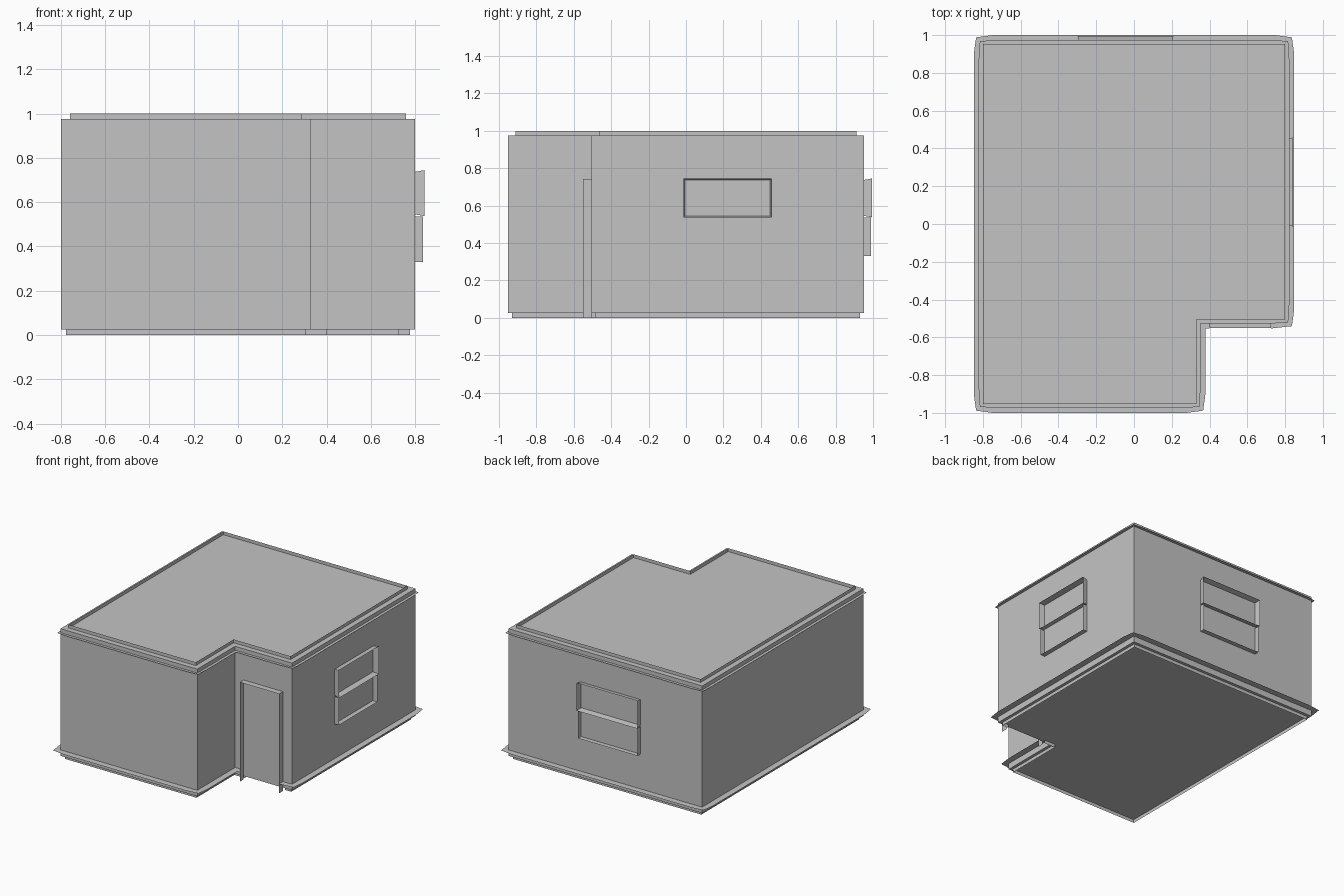
import bpy

if "Cube" in bpy.data.objects:
    bpy.data.objects.remove(bpy.data.objects["Cube"])

# One flat grey for the whole building
grey = bpy.data.materials.new("plain_grey")
grey.diffuse_color = (0.55, 0.55, 0.55, 1)
grey.use_nodes = True
grey.node_tree.nodes["Principled BSDF"].inputs["Base Color"].default_value = grey.diffuse_color

# L-shaped plan: corner x, y and the outward direction at that corner
PLAN = [(-.8, -.952, -1, -1), (.33, -.952, 1, -1), (.33, -.505, 1, -1),
        (.8, -.505, 1, -1), (.8, .952, 1, 1), (-.8, .952, -1, 1)]
CONCAVE = 2
DOOR = (.40, .725)


def make(name, verts, faces):
    mesh = bpy.data.meshes.new(name)
    mesh.from_pydata(verts, [], faces)
    mesh.materials.append(grey)
    obj = bpy.data.objects.new(name, mesh)
    bpy.context.collection.objects.link(obj)
    return obj


def offset_point(i, d):
    x, y, sx, sy = PLAN[i % 6]
    return x + sx * d, y + sy * d


def edge_points(i, d, taper):
    """Points along one plan edge, pulled in a little at convex corners."""
    j = (i + 1) % 6
    a, b = offset_point(i, d), offset_point(j, d)
    a_end = offset_point(i, d - (0 if i == CONCAVE else taper))
    b_end = offset_point(j, d - (0 if j == CONCAVE else taper))
    if i == CONCAVE:
        return [a_end, (DOOR[0], a[1]), (DOOR[1], a[1]), b_end]
    length = abs(b[0] - a[0]) + abs(b[1] - a[1])
    t = .1 / length
    mid = [(a[0] + (b[0] - a[0]) * k, a[1] + (b[1] - a[1]) * k) for k in (t, 1 - t)]
    return [a_end] + mid + [b_end]


def band(name, d0, z0, d1, z1, taper=0, door_gap=False):
    """Thin trim band running round the plan from one offset/height to another."""
    verts, faces = [], []
    for i in range(6):
        lower, upper = edge_points(i, d0, 0), edge_points(i, d1, taper)
        for k in range(3):
            if door_gap and i == CONCAVE and k == 1:
                continue
            n = len(verts)
            verts += [(*lower[k], z0), (*lower[k + 1], z0),
                      (*upper[k + 1], z1), (*upper[k], z1)]
            faces.append((n, n + 1, n + 2, n + 3))
    return make(name, verts, faces)


def frame(name, place, a, b, z0, z1, depth, flare=0, sides="LRTB"):
    """Thin boards standing out from a wall; place(u, out, z) gives the position."""
    root = {"bl": (a, z0), "br": (b, z0), "tr": (b, z1), "tl": (a, z1)}
    tip = {"bl": (a - flare, z0 - flare), "br": (b + flare, z0 - flare),
           "tr": (b + flare, z1 + flare), "tl": (a - flare, z1 + flare)}
    ends = {"L": ("tl", "bl"), "R": ("br", "tr"), "T": ("tr", "tl"), "B": ("bl", "br")}
    verts, faces = [], []
    for s in sides:
        p, q = ends[s]
        n = len(verts)
        verts += [place(root[p][0], 0, root[p][1]), place(root[q][0], 0, root[q][1]),
                  place(tip[q][0], depth, tip[q][1]), place(tip[p][0], depth, tip[p][1])]
        faces.append((n, n + 1, n + 2, n + 3))
    return make(name, verts, faces)


# Walls, roof and floor
body = [(x, y, z) for z in (.025, .975) for x, y, _, _ in PLAN]
make("walls", body, [tuple(range(5, -1, -1)), tuple(range(6, 12))] +
     [(i, (i + 1) % 6, 6 + (i + 1) % 6, 6 + i) for i in range(6)])

# Trim round the foot and the top of the walls
band("foundation_strip", -.022, 0, -.022, .025, door_gap=True)
band("base_ledge", 0, .07, .048, .07, taper=.012, door_gap=True)
band("cornice_ledge", 0, .945, .022, .945, taper=.006)
band("roof_rim", -.04, .975, -.04, 1)

# Door surround
frame("door_frame", lambda u, o, z: (u, -.505 - o, z),
      DOOR[0], DOOR[1], 0, .742, .045, sides="LRT")

# Windows on the right and back walls, each with two sashes
WINDOWS = {"right": (lambda u, o, z: (.8 + o, u, z), -.005, .45),
           "back": (lambda u, o, z: (-u, .952 + o, z), -.20, .29)}
for side, (place, a, b) in WINDOWS.items():
    frame(side + "_window_upper_sash", place, a, b, .545, .737, .043, flare=.008)
    frame(side + "_window_lower_sash", place, a, b, .33, .535, .036, sides="LRB")
